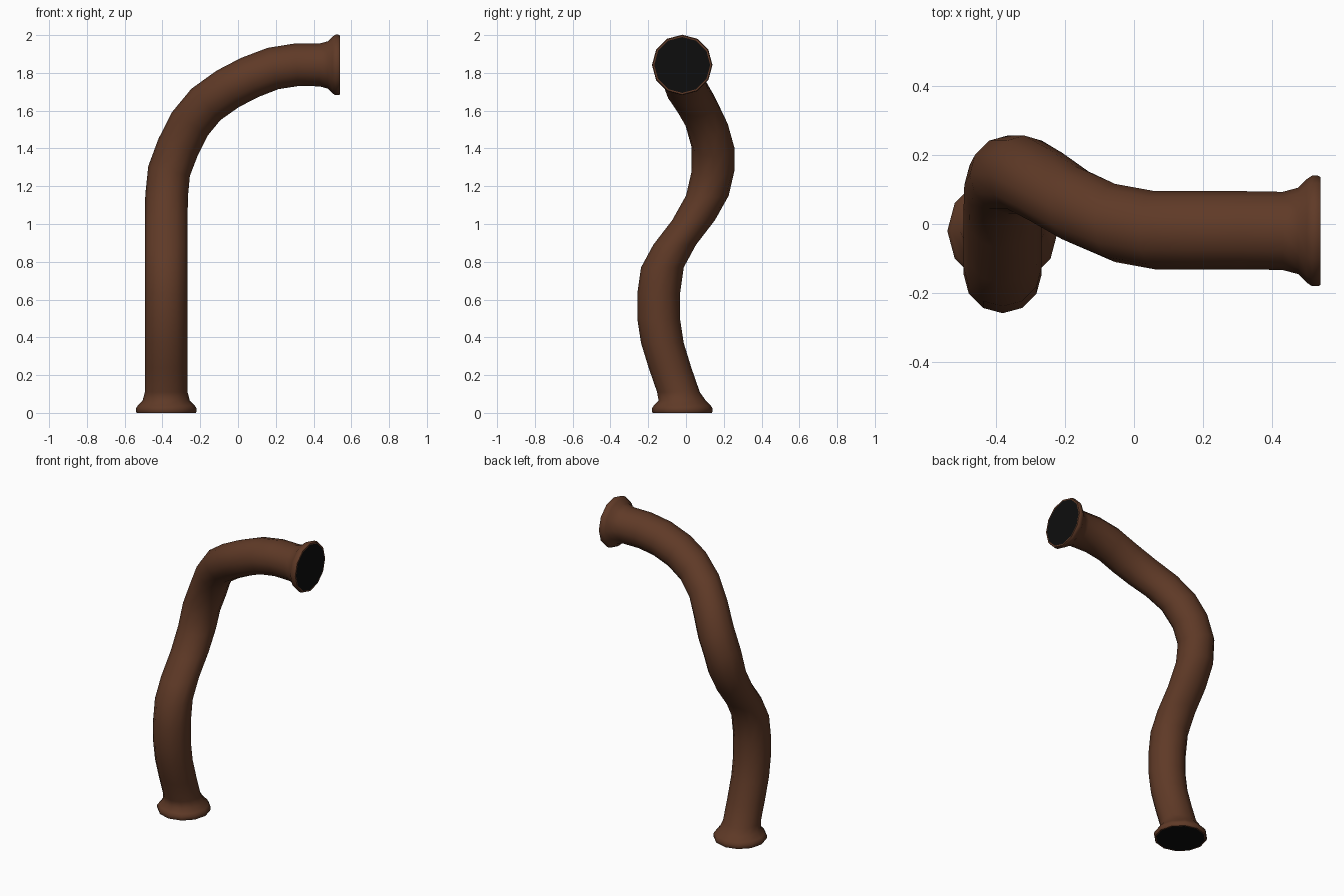
import bpy
import bmesh
from math import atan2, cos, sin, tau
from mathutils import Vector

SIDES = 12
PIPE_R = 0.113

cube = bpy.data.objects.get("Cube")
if cube:
    bpy.data.objects.remove(cube, do_unlink=True)


def make_material(name, colour):
    mat = bpy.data.materials.new(name)
    mat.use_nodes = True
    mat.diffuse_color = colour
    bsdf = mat.node_tree.nodes["Principled BSDF"]
    bsdf.inputs["Base Color"].default_value = colour
    bsdf.inputs["Roughness"].default_value = 0.8
    return mat


brown = make_material("rust_brown", (0.115, 0.042, 0.02, 1))
black = make_material("opening_black", (0.004, 0.004, 0.004, 1))

# Flared lip: distance from the open end, radius
flare = [(0, 0.148), (0, 0.156), (0.008, 0.16), (0.025, 0.16),
         (0.04, 0.15), (0.065, 0.125), (0.11, PIPE_R)]

# Centre line of the pipe between the two lips
path = [(-0.38, -0.085, 0.24), (-0.38, -0.125, 0.37), (-0.38, -0.145, 0.5),
        (-0.38, -0.145, 0.63), (-0.38, -0.125, 0.77), (-0.38, -0.06, 0.89),
        (-0.38, 0.04, 1.02), (-0.378, 0.113, 1.15), (-0.365, 0.143, 1.28),
        (-0.318, 0.143, 1.405), (-0.255, 0.108, 1.53), (-0.17, 0.054, 1.633),
        (-0.055, 0.003, 1.715), (0.06, -0.018, 1.775),
        (0.185, -0.018, 1.823), (0.31, -0.018, 1.843)]

# Stations: centre, tilt from vertical in the side plane, radius
stations = []
for d, r in flare:
    y = -0.04 if r == PIPE_R else -0.02
    stations.append((Vector((-0.38, y, d)), 0, r))
points = [Vector(p) for p in path]
line = [Vector((-0.38, -0.04, 0.11))] + points + [Vector((0.43, -0.018, 1.843))]
for i, p in enumerate(points):
    before = (p - line[i]).normalized()
    after = (line[i + 2] - p).normalized()
    t = before + after
    stations.append((p, atan2(t.x, t.z), PIPE_R))
for d, r in reversed(flare):
    stations.append((Vector((0.54 - d, -0.02, 1.842)), tau / 4, r))

# Sweep the rings into a tube
bm = bmesh.new()
rings = []
for centre, tilt, r in stations:
    across = Vector((cos(tilt), 0, -sin(tilt)))
    ring = []
    for k in range(SIDES):
        a = tau * k / SIDES
        offset = across * (r * cos(a)) + Vector((0, r * sin(a), 0))
        ring.append(bm.verts.new(centre + offset))
    rings.append(ring)
for low, high in zip(rings, rings[1:]):
    for k in range(SIDES):
        n = (k + 1) % SIDES
        face = bm.faces.new((low[k], low[n], high[n], high[k]))
        face.smooth = True

# Dark openings at both ends
for ring in (rings[0][::-1], rings[-1]):
    cap = bm.faces.new(ring)
    cap.material_index = 1
    for edge in cap.edges:
        edge.smooth = False
# Crisp edge around each flat lip
for ring in (rings[1], rings[-2]):
    for k in range(SIDES):
        bm.edges.get((ring[k], ring[(k + 1) % SIDES])).smooth = False

bmesh.ops.recalc_face_normals(bm, faces=bm.faces)
mesh = bpy.data.meshes.new("bent_pipe")
bm.to_mesh(mesh)
bm.free()
mesh.materials.append(brown)
mesh.materials.append(black)
pipe = bpy.data.objects.new("bent_pipe", mesh)
bpy.context.collection.objects.link(pipe)
